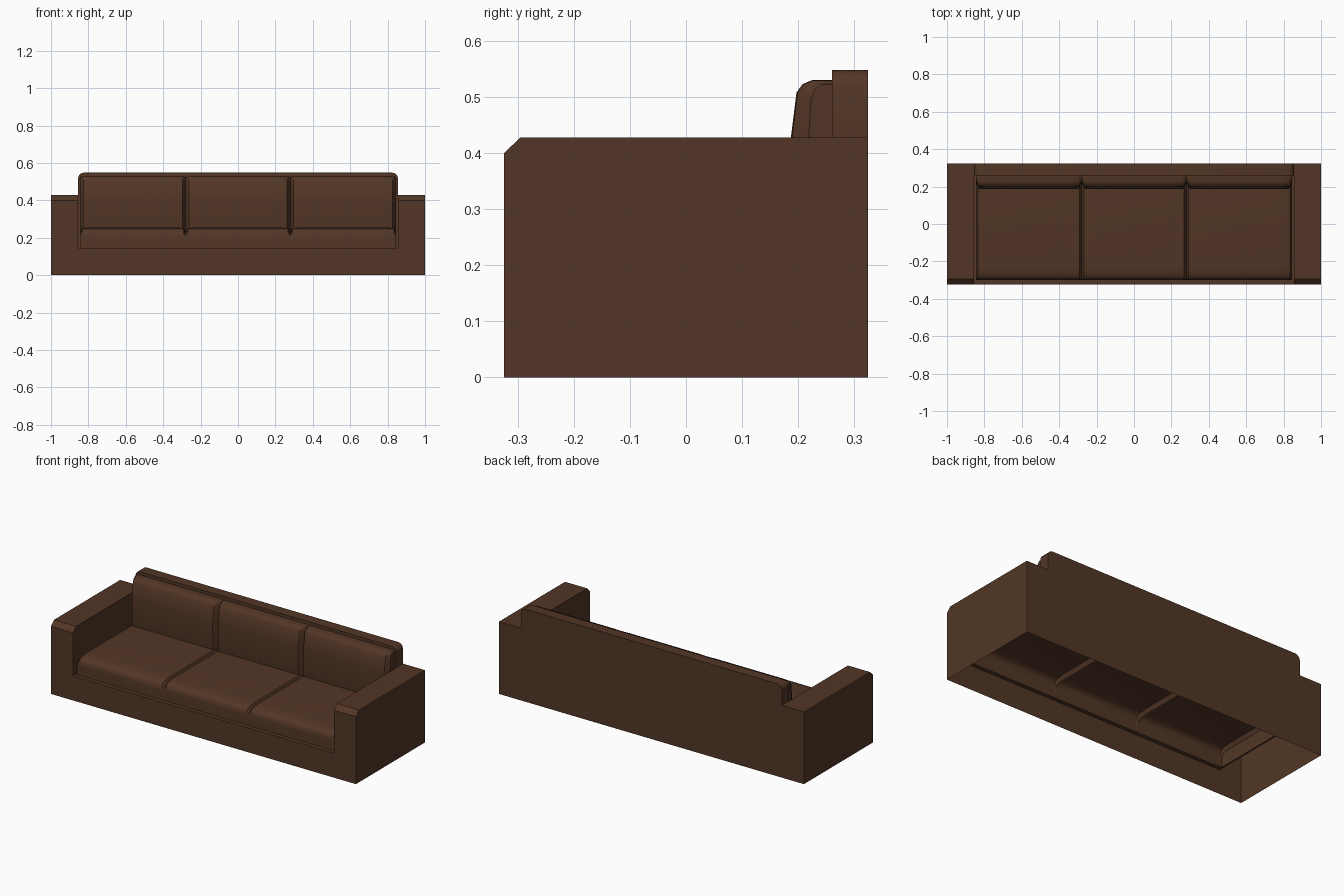
import bpy, math

if "Cube" in bpy.data.objects:
    bpy.data.objects.remove(bpy.data.objects["Cube"])

leather = bpy.data.materials.new("brown_leather")
leather.diffuse_color = (0.085, 0.037, 0.019, 1)
leather.use_nodes = True
leather.node_tree.nodes["Principled BSDF"].inputs["Base Color"].default_value = leather.diffuse_color

W, IN, CU = 1.0, 0.855, 0.845          # outer, arm inner and cushion half widths
F, B, BF = -0.324, 0.324, 0.26         # front, back, front of backrest
LEDGE, ARM, TOP = 0.145, 0.428, 0.548  # heights


def make(name, verts, faces, smooth=False):
    mesh = bpy.data.meshes.new(name)
    mesh.from_pydata(verts, [], faces)
    mesh.materials.append(leather)
    obj = bpy.data.objects.new(name, mesh)
    bpy.context.collection.objects.link(obj)
    if smooth:
        bpy.ops.object.select_all(action='DESELECT')
        bpy.context.view_layer.objects.active = obj
        obj.select_set(True)
        bpy.ops.object.shade_smooth_by_angle(angle=math.radians(35))
    return obj


# Arms: hollow shells, open underneath, inner wall stopping at the ledge
def arm(name, s):
    prof = [(F, 0), (F, 0.40), (-0.295, ARM), (B, ARM), (B, 0)]
    n = len(prof)
    v = [(s * W, y, z) for y, z in prof] + [(s * IN, y, z) for y, z in prof]
    v += [(s * IN, y, max(z, LEDGE)) for y, z in prof]
    f = [(i, i + 1, n + i + 1, n + i) for i in range(n - 1)]
    f += [tuple(reversed(range(n))), tuple(range(2 * n, 3 * n))]
    if s < 0:
        f = [tuple(reversed(q)) for q in f]
    make(name, v, f)


arm("right_arm", 1)
arm("left_arm", -1)

# Front rail with the narrow ledge around the seat
SF = -0.30
make("front_rail",
     [(-IN, F, 0), (IN, F, 0), (IN, F, LEDGE), (-IN, F, LEDGE),
      (IN, SF, LEDGE), (-IN, SF, LEDGE),
      (CU, SF, LEDGE), (CU, BF, LEDGE), (IN, BF, LEDGE),
      (-CU, SF, LEDGE), (-CU, BF, LEDGE), (-IN, BF, LEDGE)],
     [(0, 1, 2, 3), (3, 2, 4, 6, 9, 5), (6, 4, 8, 7), (5, 9, 10, 11)])

# Backrest: rounded upper corners, rear sheet running to the floor
half = [(IN, ARM), (IN, 0.518)]
half += [(IN - 0.03 + 0.03 * math.cos(a), 0.518 + 0.03 * math.sin(a))
         for a in (math.pi / 6, math.pi / 3, math.pi / 2)]
outline = half + [(-x, z) for x, z in reversed(half)]
n = len(outline)
v = [(x, BF, z) for x, z in outline] + [(x, B, z) for x, z in outline]
v += [(-IN, B, 0), (IN, B, 0), (-IN, BF, LEDGE), (IN, BF, LEDGE)]
f = [(i, n + i, n + i + 1, i + 1) for i in range(n - 1)]
f += [tuple(reversed(range(n, 2 * n + 2))),
      tuple(range(n)) + (2 * n + 2, 2 * n + 3)]
f[-2] = tuple(reversed(f[-2]))
f[-1] = tuple(reversed(f[-1]))
make("backrest", v, [tuple(reversed(q)) for q in f], True)


# Cushion rows: full and seam profiles blended along x, with pinched seams
def cushion_row(name, full, seam, end, seam_w):
    side = [(1.0, 0.06), (0.7, 0.25), (0.35, 0.7)]
    stations = []
    for g in (-0.28, 0.28):
        stations.append((g, 1.0))
        for s in (-1, 1):
            stations += [(g + s * seam_w * d, t)
                         for d, t in side]
            stations.append((g + s * (seam_w + 0.04), 0.0))
    for s in (-1, 1):
        stations += [(s * (CU - seam_w * d), t) for d, t in side]
        stations += [(s * CU, 0.9), (s * (CU - seam_w - 0.04), 0.0)]
    stations.sort()
    rows = [[(x, a[0] + (b[0] - a[0]) * t, a[1] + (b[1] - a[1]) * t)
             for a, b in zip(full, seam)] for x, t in stations]
    rows.insert(0, [(-CU, y, z) for y, z in end])
    rows.append([(CU, y, z) for y, z in end])
    m = len(full)
    verts = [p for r in rows for p in r]
    faces = [(i * m + j, (i + 1) * m + j, (i + 1) * m + j + 1, i * m + j + 1)
             for i in range(len(rows) - 1) for j in range(m - 1)]
    make(name, verts, faces, True)


seat = [(SF, LEDGE), (SF, 0.205), (-0.297, 0.226), (-0.285, 0.241),
        (-0.262, 0.249), (-0.22, 0.254), (0.20, 0.254), (BF, 0.254)]
seat_seam = [(SF, LEDGE), (SF, 0.20), (-0.295, 0.212), (-0.28, 0.221),
             (-0.26, 0.225), (-0.22, 0.226), (0.20, 0.226), (BF, 0.226)]
cushion_row("seat_cushions", seat, seat_seam,
            [(y, LEDGE) for y, z in seat_seam], 0.012)

back = [(0.196, 0.225), (0.188, 0.265), (0.186, 0.42), (0.197, 0.508),
        (0.208, 0.523), (0.225, 0.530), (BF, 0.530)]
back_seam = [(0.225, 0.225), (0.222, 0.265), (0.222, 0.42), (0.226, 0.495),
             (0.232, 0.512), (0.242, 0.521), (BF, 0.522)]
cushion_row("back_cushions", back, back_seam,
            [(BF, z) for y, z in back_seam], 0.018)
